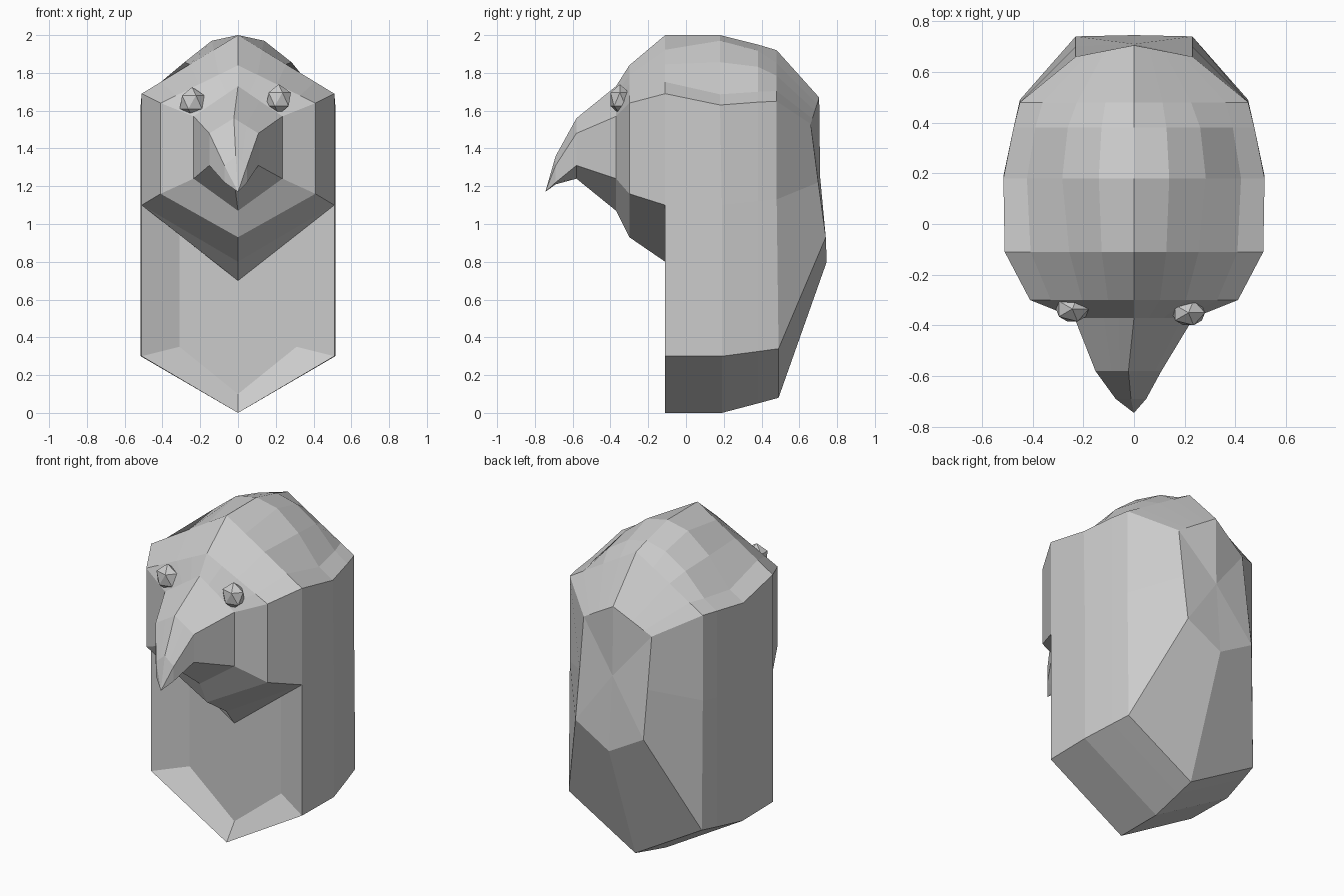
import bpy, bmesh
from mathutils import Vector

if "Cube" in bpy.data.objects:
    bpy.data.objects.remove(bpy.data.objects["Cube"])


def roof(top, eave, bulge=((.25, 0), (.5, 0), (.8, 0))):
    """Points from the crown ridge down to the eave, pushed up or down by the bulge."""
    t, e = Vector(top), Vector(eave)
    return [t] + [t.lerp(e, f) + Vector((0, 0, h)) for f, h in bulge] + [e]


def loft(bm, rings, shifts=None):
    """Join half outlines, mirrored over x = 0 into closed rings, with quads."""
    loops = []
    for i, half in enumerate(rings):
        dx = shifts[i] if shifts else 0
        pts = [Vector(p) for p in half]
        pts += [Vector((-p.x, p.y, p.z)) for p in reversed(pts[1:-1])]
        loops.append([bm.verts.new((p.x + dx, p.y, p.z)) for p in pts])
    for a, b in zip(loops, loops[1:]):
        n = len(a)
        for k in range(n):
            m = (k + 1) % n
            bm.faces.new((a[k], a[m], b[m], b[k]))
    return loops


def section(y, top, side, upper, lower, bottom):
    """Six-sided head section."""
    return roof((0, y, top), (side, y, upper)) + [(side, y, lower), (0, y, bottom)]


bm = bmesh.new()

# Beak and face, from the hooked tip back to the widest part of the head
loft(bm, [
    [(0, -.745, 1.17)] * 7,
    section(-.69, 1.36, .06, 1.31, 1.22, 1.21),
    section(-.58, 1.56, .13, 1.48, 1.31, 1.24),
    section(-.37, 1.73, .235, 1.57, 1.24, 1.07),
    section(-.30, 1.84, .41, 1.64, 1.16, .93),
    section(-.11, 2.0, .51, 1.69, 1.10, .80),
], [0, -.012, -.022, 0, 0, 0])

# Crown and body, from the open neck to the back
flank = [(.51, -.11, 1.10), (.51, -.11, .30), (0, -.11, 0)]
loft(bm, [
    roof((0, -.11, 2.0), (.51, -.11, 1.69)) + flank,
    roof((0, .18, 2.0), (.515, .18, 1.63), ((.27, .07), (.55, .06), (.82, -.01)))
    + [(.515, .19, 1.10), (.515, .19, .30), (0, .19, 0)],
    roof((0, .38, 1.95), (.475, .38, 1.645), ((.27, .05), (.55, .05), (.82, .0)))
    + [(.475, .38, 1.12), (.475, .38, .325), (0, .38, .05)],
    roof((0, .48, 1.92), (.45, .48, 1.65)) + [(.45, .48, 1.13), (.45, .49, .34), (0, .49, .08)],
    roof((0, .705, 1.67), (.23, .66, 1.53)) + [(.23, .70, 1.22), (.23, .74, .93), (0, .745, .80)],
    [(0, .71, 1.25)] * 8,
])

# Hollowed chest panel
chest = loft(bm, [
    [(0, -.11, .80)] + flank,
    [(0, -.035, .70), (.31, -.025, .943), (.31, -.025, .35), (0, -.035, .10)],
])
bm.faces.new(chest[-1])

bmesh.ops.remove_doubles(bm, verts=bm.verts, dist=.0005)
bmesh.ops.recalc_face_normals(bm, faces=bm.faces)
mesh = bpy.data.meshes.new("bird_body")
bm.to_mesh(mesh)
bm.free()
bpy.context.collection.objects.link(bpy.data.objects.new("bird_body", mesh))

# Faceted eyes
for name, loc in (("left_eye", (-.243, -.335, 1.645)), ("right_eye", (.215, -.35, 1.66))):
    bpy.ops.mesh.primitive_ico_sphere_add(subdivisions=1, radius=1, location=loc)
    eye = bpy.context.object
    eye.name = name
    eye.scale = (.073, .058, .08)
